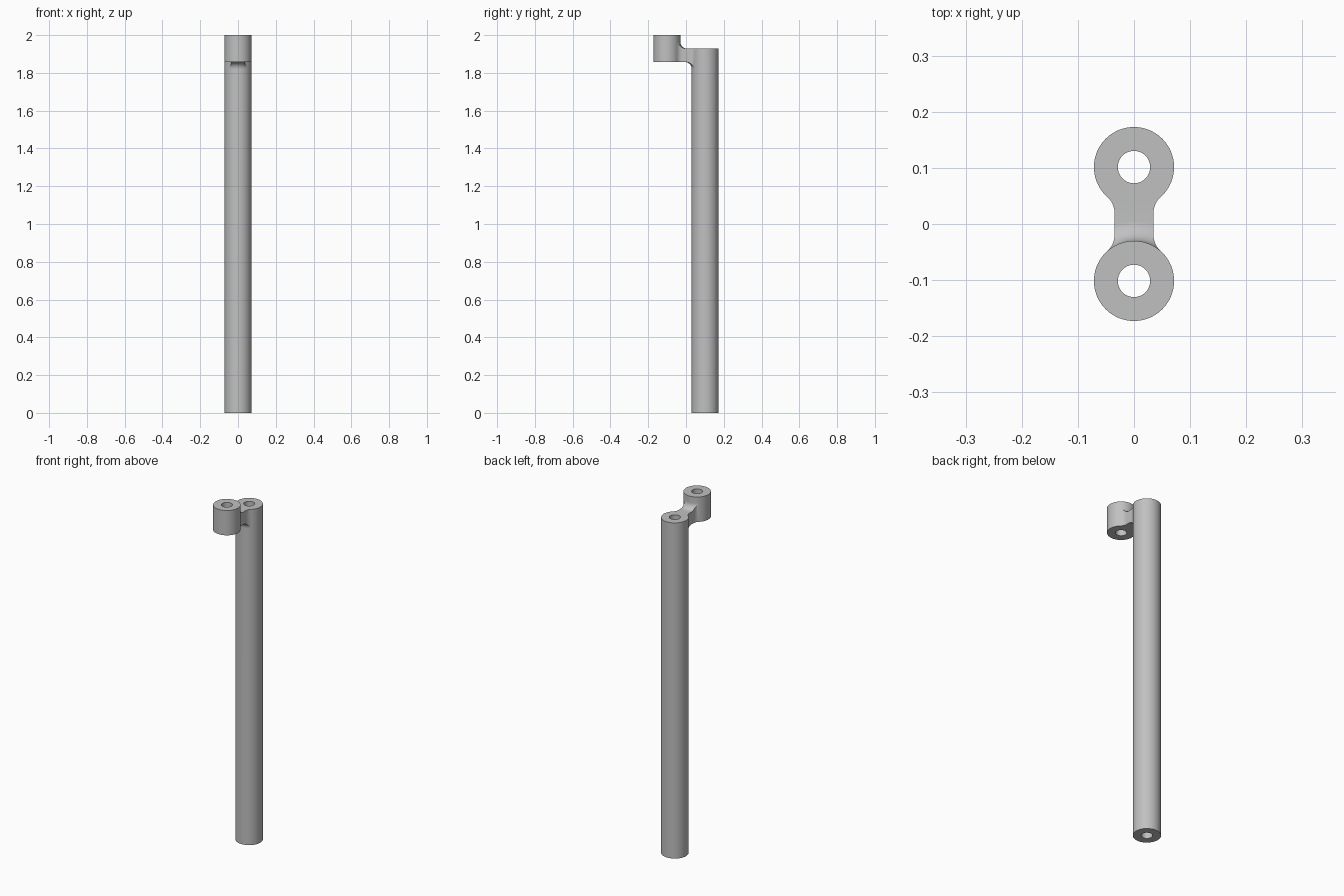
import bpy, bmesh
from math import sin, cos, pi, sqrt, atan2, radians
from mathutils import Matrix, Vector

if "Cube" in bpy.data.objects:
    bpy.data.objects.remove(bpy.data.objects["Cube"])

R, HOLE, C = 0.0714, 0.0288, 0.1014       # outer radius, bore radius, axis offset
FILLET = 0.0357                           # fillet where the web climbs each tube
TOP = 2.0
WEB_LOW, WEB_HIGH = TOP - 2 * R, TOP - R  # flat faces of the web
WAIST, FLARE = 0.0345, 0.04               # web half width, plan fillet radius
SEGS = 96

grey = bpy.data.materials.new("light grey")
grey.use_nodes = True
colour = (0.53, 0.53, 0.53, 1)
grey.diffuse_color = colour
grey.node_tree.nodes["Principled BSDF"].inputs["Base Color"].default_value = colour


def make(name, bm):
    bmesh.ops.recalc_face_normals(bm, faces=bm.faces)
    mesh = bpy.data.meshes.new(name)
    bm.to_mesh(mesh)
    bm.free()
    mesh.materials.append(grey)
    obj = bpy.data.objects.new(name, mesh)
    bpy.context.collection.objects.link(obj)
    return obj


def prism(name, outline, low, high):
    bm = bmesh.new()
    face = bm.faces.new([bm.verts.new((x, y, low)) for x, y in outline])
    top = bmesh.ops.extrude_face_region(bm, geom=[face])
    verts = [v for v in top["geom"] if isinstance(v, bmesh.types.BMVert)]
    bmesh.ops.translate(bm, verts=verts, vec=(0, 0, high - low))
    return make(name, bm)


def cylinder(name, radius, y, low, high):
    ring = [(radius * cos(2 * pi * i / SEGS), y + radius * sin(2 * pi * i / SEGS))
            for i in range(SEGS)]
    return prism(name, ring, low, high)


def lathe(name, profile, y):
    bm = bmesh.new()
    rings = []
    for i in range(SEGS):
        a = 2 * pi * i / SEGS
        rings.append([bm.verts.new((r * cos(a), y + r * sin(a), z)) for r, z in profile])
    n = len(profile)
    for i in range(SEGS):
        a, b = rings[i], rings[(i + 1) % SEGS]
        for j in range(n):
            k = (j + 1) % n
            bm.faces.new((a[j], a[k], b[k], b[j]))
    return make(name, bm)


def combine(target, other, operation):
    mod = target.modifiers.new(operation.lower(), "BOOLEAN")
    mod.operation, mod.object, mod.solver = operation, other, "EXACT"
    other.hide_render = True
    bpy.context.view_layer.objects.active = target
    bpy.ops.object.modifier_apply(modifier=mod.name)
    bpy.data.objects.remove(other)


# Web outline: a narrow waist flaring tangentially into both tubes
dy = sqrt((R + FLARE) ** 2 - (WAIST + FLARE) ** 2)
end = atan2(dy, WAIST + FLARE)
corner = []
for i in range(13):
    a = end * i / 12
    corner.append((WAIST + FLARE - FLARE * cos(a), C - dy + FLARE * sin(a)))
corner.append((0.038, C - 0.042))
right = [(x, -y) for x, y in reversed(corner)] + corner
outline = right + [(-x, y) for x, y in reversed(right)]
web = prism("web", outline, WEB_LOW - FILLET - 0.01, WEB_HIGH + FILLET + 0.01)

# Round hollows above and below leave a fillet climbing each tube
profile = [(R - 0.001, TOP + 0.2), (R - 0.001, WEB_HIGH + FILLET)]
for i in range(13):
    a = pi / 2 * i / 12
    profile.append((R + FILLET - FILLET * cos(a), WEB_HIGH + FILLET - FILLET * sin(a)))
profile += [(0.5, WEB_HIGH), (0.5, TOP + 0.2)]
middle = Vector((0, 0, (WEB_LOW + WEB_HIGH) / 2))
turn = (Matrix.Translation(middle) @ Matrix.Rotation(pi, 4, "X")
        @ Matrix.Translation(-middle))
for flipped in (False, True):
    hollow = lathe("hollow", profile, -C)
    if flipped:
        hollow.data.transform(turn)
    combine(web, hollow, "DIFFERENCE")

# Long tube, short boss and web become one solid, then both bores are cut
body = cylinder("offset_tube", R, C, 0, WEB_HIGH)
combine(body, web, "UNION")
combine(body, cylinder("boss", R, -C, WEB_LOW, TOP), "UNION")
for y in (C, -C):
    combine(body, cylinder("bore", HOLE, y, -0.1, TOP + 0.1), "DIFFERENCE")

bpy.ops.object.select_all(action="DESELECT")
body.select_set(True)
bpy.context.view_layer.objects.active = body
bpy.ops.object.shade_smooth_by_angle(angle=radians(30))
